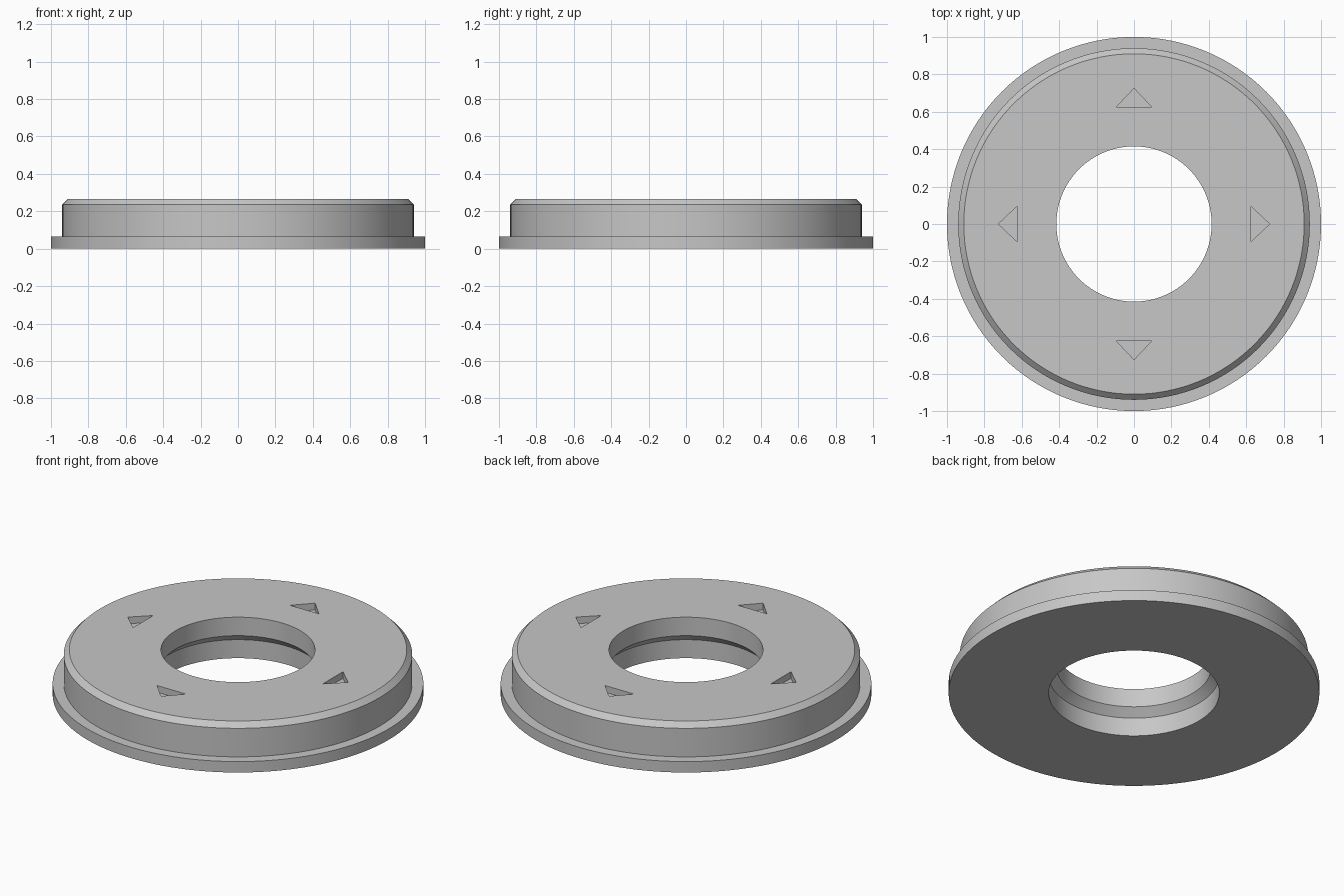
import bpy, bmesh
from math import cos, sin, pi, radians
from mathutils import Matrix, Vector

cube = bpy.data.objects.get("Cube")
if cube:
    bpy.data.objects.remove(cube, do_unlink=True)

SEGMENTS = 128
TOP = 0.265
RECESS = 0.04

grey = bpy.data.materials.new("plain grey")
grey.use_nodes = True
colour = (0.57, 0.57, 0.57, 1)
grey.diffuse_color = colour
grey.node_tree.nodes["Principled BSDF"].inputs["Base Color"].default_value = colour


def make_object(name, bm):
    bmesh.ops.recalc_face_normals(bm, faces=bm.faces)
    mesh = bpy.data.meshes.new(name)
    bm.to_mesh(mesh)
    bm.free()
    mesh.materials.append(grey)
    obj = bpy.data.objects.new(name, mesh)
    bpy.context.collection.objects.link(obj)
    return obj


def lathe(name, profile):
    """Turn a closed (radius, height) profile around the z axis."""
    bm = bmesh.new()
    rings = []
    for i in range(SEGMENTS):
        a = 2 * pi * i / SEGMENTS
        rings.append([bm.verts.new((r * cos(a), r * sin(a), z)) for r, z in profile])
    n = len(profile)
    for i, ring in enumerate(rings):
        after = rings[(i + 1) % SEGMENTS]
        for j in range(n):
            k = (j + 1) % n
            bm.faces.new((ring[j], after[j], after[k], ring[k]))
    return make_object(name, bm)


# Flanged ring with a chamfered top rim and a stepped, tapered bore
ring = lathe("flanged_ring", [
    (0.46, 0), (1, 0), (1, 0.065), (0.94, 0.065), (0.94, 0.235),
    (0.91, TOP), (0.415, TOP), (0.415, 0.155), (0.46, 0.11)])

# Four outward-pointing triangular recesses in the top face
bm = bmesh.new()
for quarter in range(4):
    turn = Matrix.Rotation(quarter * pi / 2, 3, "Z")
    corners = [(0.625, -0.095), (0.725, 0), (0.625, 0.095)]
    floor = bm.faces.new([bm.verts.new(turn @ Vector((x, y, TOP - RECESS)))
                          for x, y in corners])
    wall = bmesh.ops.extrude_face_region(bm, geom=[floor], use_keep_orig=True)
    raised = [v for v in wall["geom"] if isinstance(v, bmesh.types.BMVert)]
    bmesh.ops.translate(bm, verts=raised, vec=(0, 0, 0.1))
cutter = make_object("arrow_cutter", bm)
cutter.hide_render = True

cut = ring.modifiers.new("arrow recesses", "BOOLEAN")
cut.operation = "DIFFERENCE"
cut.solver = "EXACT"
cut.object = cutter

bpy.ops.object.select_all(action="DESELECT")
ring.select_set(True)
bpy.context.view_layer.objects.active = ring
bpy.ops.object.modifier_apply(modifier=cut.name)
bpy.data.objects.remove(cutter, do_unlink=True)

# Soft round walls with crisp rims
bpy.ops.object.shade_smooth_by_angle(angle=radians(30))
